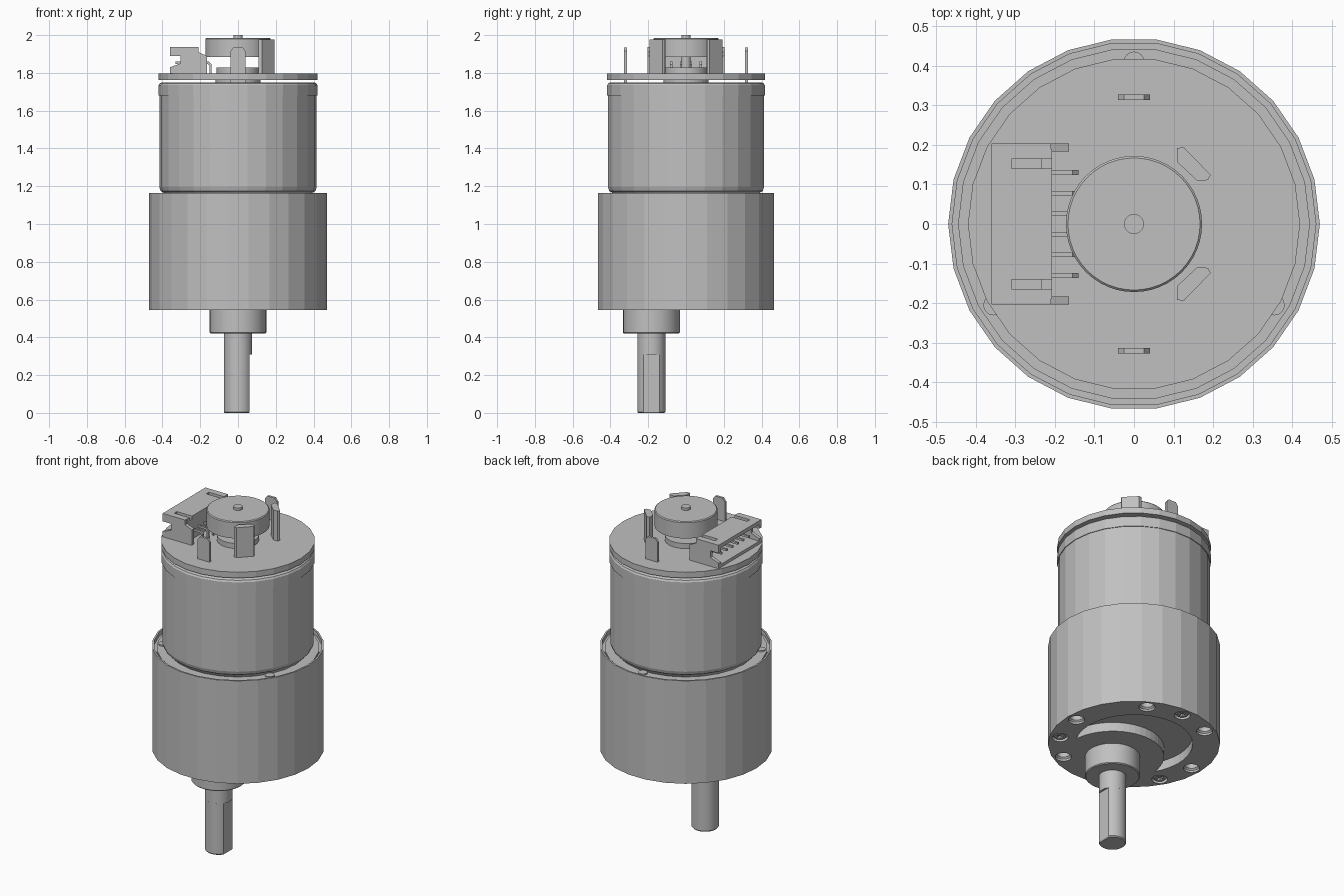
import bpy, bmesh
from math import cos, sin, pi, radians

cube = bpy.data.objects.get("Cube")
if cube:
    bpy.data.objects.remove(cube, do_unlink=True)

grey = bpy.data.materials.new("plain grey")
grey.use_nodes = True
colour = (0.53, 0.53, 0.53, 1)
grey.diffuse_color = colour
grey.node_tree.nodes["Principled BSDF"].inputs["Base Color"].default_value = colour


def finish(name, bm):
    bmesh.ops.recalc_face_normals(bm, faces=bm.faces)
    mesh = bpy.data.meshes.new(name)
    bm.to_mesh(mesh)
    bm.free()
    mesh.materials.append(grey)
    ob = bpy.data.objects.new(name, mesh)
    bpy.context.collection.objects.link(ob)
    return ob


def loft(name, rings):
    """Skin a stack of equal rings and cap both ends."""
    bm = bmesh.new()
    loops = [[bm.verts.new(p) for p in ring] for ring in rings]
    n = len(loops[0])
    for a, b in zip(loops, loops[1:]):
        for i in range(n):
            j = (i + 1) % n
            bm.faces.new((a[i], a[j], b[j], b[i]))
    bm.faces.new(loops[0])
    bm.faces.new(loops[-1])
    return finish(name, bm)


def lathe(name, profile, sides=26, x=0, y=0):
    turns = [2 * pi * i / sides for i in range(sides)]
    return loft(name, [[(x + r * cos(t), y + r * sin(t), z) for t in turns]
                       for r, z in profile])


def rod(name, r, z0, z1, sides=32, x=0, y=0):
    return lathe(name, [(r, z0), (r, z1)], sides, x, y)


def prism(name, outline, lo, hi, axis="z"):
    place = {"z": lambda u, v, w: (u, v, w),
             "y": lambda u, v, w: (u, w, v)}[axis]
    return loft(name, [[place(u, v, w) for u, v in outline] for w in (lo, hi)])


def box(name, x0, x1, y0, y1, z0, z1):
    return prism(name, [(x0, y0), (x1, y0), (x1, y1), (x0, y1)], z0, z1)


def arc(r, a0, a1, n, x=0, y=0):
    angles = [radians(a0 + (a1 - a0) * i / n) for i in range(n + 1)]
    return [(x + r * cos(t), y + r * sin(t)) for t in angles]


def carve(target, cutter):
    mod = target.modifiers.new("cut", "BOOLEAN")
    mod.operation = "DIFFERENCE"
    mod.solver = "EXACT"
    mod.object = cutter
    bpy.context.view_layer.objects.active = target
    bpy.ops.object.modifier_apply(modifier=mod.name)
    bpy.data.objects.remove(cutter, do_unlink=True)


def round_shade(ob):
    bpy.ops.object.select_all(action="DESELECT")
    ob.select_set(True)
    bpy.context.view_layer.objects.active = ob
    bpy.ops.object.shade_smooth_by_angle(angle=radians(30))


FACE = 0.545     # underside of the gearbox
SHAFT_Y = -0.183
BOARD = 1.797    # top of the circuit board

# Gearbox with a stepped rim on top
gearbox = lathe("gearbox", [(0.47, FACE), (0.47, 1.165), (0.46, 1.165),
                            (0.46, 1.14), (0.445, 1.14), (0.445, 1.15), (0.3, 1.15)])

# Crescent recess beside the output boss
crescent = arc(0.32, -29.3, 209.3, 32) + arc(0.28, 175.3, 4.7, 24, 0, SHAFT_Y + 0.003)
carve(gearbox, prism("recess_cutter", crescent, FACE - 0.1, FACE + 0.055))

# Mounting holes, and crosshead screws between them
for k in range(6):
    t = k * pi / 3
    x, y = 0.41 * cos(t), 0.41 * sin(t)
    carve(gearbox, lathe("hole_cutter", [(0.045, FACE - 0.05), (0.045, FACE + 0.012),
                                         (0.036, FACE + 0.02), (0.036, FACE + 0.12)], 20, x, y))
for angle in (90, 210, 330):
    t = radians(angle)
    x, y = 0.41 * cos(t), 0.41 * sin(t)
    carve(gearbox, rod("screw_seat_cutter", 0.044, FACE - 0.05, FACE + 0.03, 20, x, y))
    screw = lathe("screw_head", [(0.038, FACE + 0.035), (0.038, FACE + 0.012),
                                 (0.03, FACE + 0.004)], 20, x, y)
    for a, b in ((0.024, 0.006), (0.006, 0.024)):
        carve(screw, box("slot_cutter", x - a, x + a, y - b, y + b,
                         FACE - 0.02, FACE + 0.018))
    rod("screw_end", 0.026, 1.13, 1.157, 16, x, y)

# Output boss and D-shaped shaft
round_shade(lathe("output_boss", [(0.15, FACE + 0.02), (0.15, 0.425), (0.145, 0.42)],
                  32, 0, SHAFT_Y))
round_shade(rod("output_shaft", 0.075, 0.31, 0.44, 32, 0, SHAFT_Y))
d_shape = arc(0.075, 34, 326, 28, 0, SHAFT_Y)
d_tip = arc(0.07, 34, 326, 28, 0, SHAFT_Y)
round_shade(loft("shaft_flat", [[(x, y, z) for x, y in ring] for ring, z in
                                ((d_tip, 0), (d_shape, 0.006), (d_shape, 0.31))]))

# Motor can with rounded ends and a slim collar
lathe("motor_can", [(0.385, 1.148), (0.395, 1.166), (0.41, 1.175), (0.416, 1.195),
                    (0.416, 1.68), (0.42, 1.68), (0.42, 1.735), (0.414, 1.745),
                    (0.402, 1.75)])
rod("rear_bearing", 0.12, 1.74, 1.77)
lathe("circuit_board", [(0.42, 1.762), (0.42, BOARD)])

# Encoder hub, spindle and magnet disc
round_shade(rod("encoder_hub", 0.115, BOARD - 0.01, 1.828))
round_shade(rod("spindle", 0.025, 1.8, 2.0, 24))
round_shade(lathe("magnet_disc", [(0.172, 1.885), (0.172, 1.98), (0.167, 1.985)], 48))

for side in (-1, 1):
    # Power terminals
    y = side * 0.32
    blade = [(-0.04, 1.75), (0.04, 1.75), (0.04, 1.915), (0.025, 1.935),
             (-0.025, 1.935), (-0.04, 1.915)]
    prism("power_terminal", blade, y - 0.007, y + 0.007, "y")
    # Magnetic sensors
    sensor = [(0.109, 0.192), (0.126, 0.194), (0.194, 0.124),
              (0.187, 0.111), (0.16, 0.109), (0.109, 0.157)]
    prism("sensor", [(x, side * v) for x, v in sensor], BOARD - 0.01, 1.977)
    # Connector side walls with latch notch, and rear feet
    wall = [(-0.36, BOARD), (-0.165, BOARD), (-0.165, 1.815), (-0.165, 1.89),
            (-0.21, 1.91), (-0.21, 1.938), (-0.36, 1.938), (-0.36, 1.89),
            (-0.305, 1.89), (-0.305, 1.85), (-0.36, 1.83)]
    lo, hi = sorted((side * 0.183, side * 0.204))
    prism("connector_side", wall, lo, hi, "y")

# Connector shell: roof with two slots, floor and rear wall
box("connector_roof_front", -0.36, -0.31, -0.19, 0.19, 1.915, 1.938)
for y0, y1 in ((-0.19, -0.165), (-0.14, 0.14), (0.165, 0.19)):
    box("connector_roof", -0.311, -0.208, y0, y1, 1.915, 1.938)
box("connector_floor", -0.36, -0.21, -0.19, 0.19, BOARD, 1.815)
box("connector_rear", -0.235, -0.208, -0.19, 0.19, 1.81, 1.92)

# Bent connector pins
pin = [(-0.33, 1.86), (-0.155, 1.86), (-0.14, 1.845), (-0.14, 1.79),
       (-0.152, 1.79), (-0.152, 1.84), (-0.16, 1.848), (-0.33, 1.848)]
for k in range(6):
    y = (k - 2.5) * 0.052
    prism("connector_pin", pin, y - 0.006, y + 0.006, "y")
